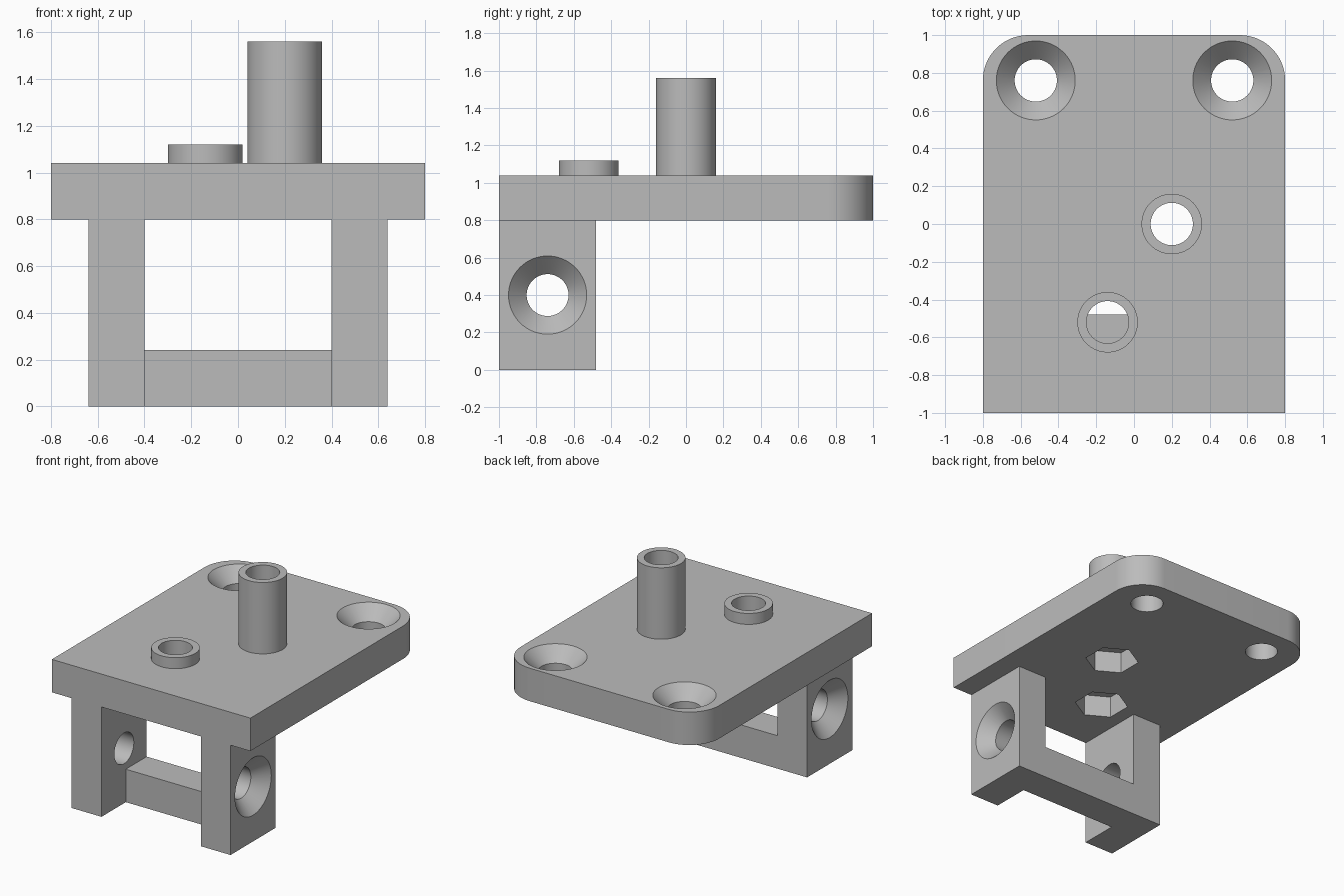
import bpy, bmesh, math
from mathutils import Matrix, Vector

old = bpy.data.objects.get("Cube")
if old:
    bpy.data.objects.remove(old, do_unlink=True)

grey = bpy.data.materials.new("plain grey")
grey.use_nodes = True
grey.diffuse_color = (0.5, 0.5, 0.5, 1)
grey.node_tree.nodes["Principled BSDF"].inputs["Base Color"].default_value = (0.5, 0.5, 0.5, 1)

BORE, POST = 0.112, 0.16
TOP, UNDER = 1.04, 0.8
POSTS = {"tall_post": (0.2, 0.0, 1.56), "short_post": (-0.14, -0.52, 1.12)}


def finish(name, bm):
    bmesh.ops.recalc_face_normals(bm, faces=bm.faces)
    mesh = bpy.data.meshes.new(name)
    bm.to_mesh(mesh)
    bm.free()
    mesh.materials.append(grey)
    obj = bpy.data.objects.new(name, mesh)
    bpy.context.collection.objects.link(obj)
    return obj


def box(name, lo, hi):
    bm = bmesh.new()
    bmesh.ops.create_cube(bm, size=1)
    lo, hi = Vector(lo), Vector(hi)
    for v in bm.verts:
        v.co = (lo + hi) / 2 + v.co * (hi - lo)
    return finish(name, bm)


def prism(name, outline, z0, z1):
    bm = bmesh.new()
    face = bm.faces.new([bm.verts.new((x, y, z0)) for x, y in outline])
    ext = bmesh.ops.extrude_face_region(bm, geom=[face])["geom"]
    bmesh.ops.translate(bm, vec=(0, 0, z1 - z0),
                        verts=[g for g in ext if isinstance(g, bmesh.types.BMVert)])
    return finish(name, bm)


def lathe(name, profile, matrix, sides=64, capped=True):
    """Revolve (radius, height) points; cap both ends for a solid."""
    bm = bmesh.new()
    rings = []
    for r, z in profile:
        rings.append([bm.verts.new(matrix @ Vector((r * math.cos(a), r * math.sin(a), z)))
                      for a in (math.tau * i / sides for i in range(sides))])
    for a, b in zip(rings, rings[1:]):
        for i in range(sides):
            j = (i + 1) % sides
            bm.faces.new((a[i], a[j], b[j], b[i]))
    if capped:
        bm.faces.new(rings[0])
        bm.faces.new(rings[-1])
    return finish(name, bm)


def activate(obj):
    bpy.ops.object.select_all(action="DESELECT")
    obj.select_set(True)
    bpy.context.view_layer.objects.active = obj


def cut(obj, cutters):
    for c in cutters:
        c.hide_render = True
        mod = obj.modifiers.new("cut", "BOOLEAN")
        mod.operation, mod.solver, mod.object = "DIFFERENCE", "EXACT", c
        activate(obj)
        bpy.ops.object.modifier_apply(modifier=mod.name)
        bpy.data.objects.remove(c, do_unlink=True)


def smooth(obj):
    activate(obj)
    bpy.ops.object.shade_smooth_by_angle(angle=math.radians(30))


def countersink(matrix):
    return lathe("countersink_cutter",
                 [(0.219, 0.01), (BORE, -0.097), (BORE, -0.3)], matrix)


# Top plate with two rounded back corners
R = 0.24
outline = [(-0.8, -1), (0.8, -1)]
for cx, start in ((0.8 - R, 0), (R - 0.8, 90)):
    for i in range(17):
        a = math.radians(start + 90 * i / 16)
        outline.append((cx + R * math.cos(a), 1 - R + R * math.sin(a)))
plate = prism("top_plate", outline, UNDER, TOP)

# Plate holes: countersunk at the back, bores with nut pockets under the posts
cutters = [countersink(Matrix.Translation((x, 0.76, TOP))) for x in (-0.52, 0.52)]
for x, y, _ in POSTS.values():
    cutters.append(lathe("bore_cutter", [(BORE, UNDER - 0.1), (BORE, TOP + 0.1)],
                         Matrix.Translation((x, y, 0))))
    turn = Matrix.Translation((x, y, UNDER)) @ Matrix.Rotation(math.radians(30), 4, "Z")
    cutters.append(lathe("nut_pocket_cutter", [(0.185, -0.1), (0.185, 0.16)], turn, sides=6))
cut(plate, cutters)
smooth(plate)

# Hollow posts on the plate
for name, (x, y, z) in POSTS.items():
    smooth(lathe(name, [(POST, TOP), (POST, z), (BORE, z), (BORE, TOP)],
                 Matrix.Translation((x, y, 0)), capped=False))

# Legs with countersunk side holes
for side, name in ((-1, "right_leg"), (1, "left_leg")):
    leg = box(name, (min(side * 0.4, side * 0.64), -1, 0),
              (max(side * 0.4, side * 0.64), -0.48, UNDER))
    cut(leg, [countersink(Matrix.Translation((side * 0.64, -0.74, 0.4))
                          @ Matrix.Rotation(side * math.pi / 2, 4, "Y"))])
    smooth(leg)

# Bar joining the legs at the back
box("cross_bar", (-0.4, -0.72, 0), (0.4, -0.48, 0.24))
